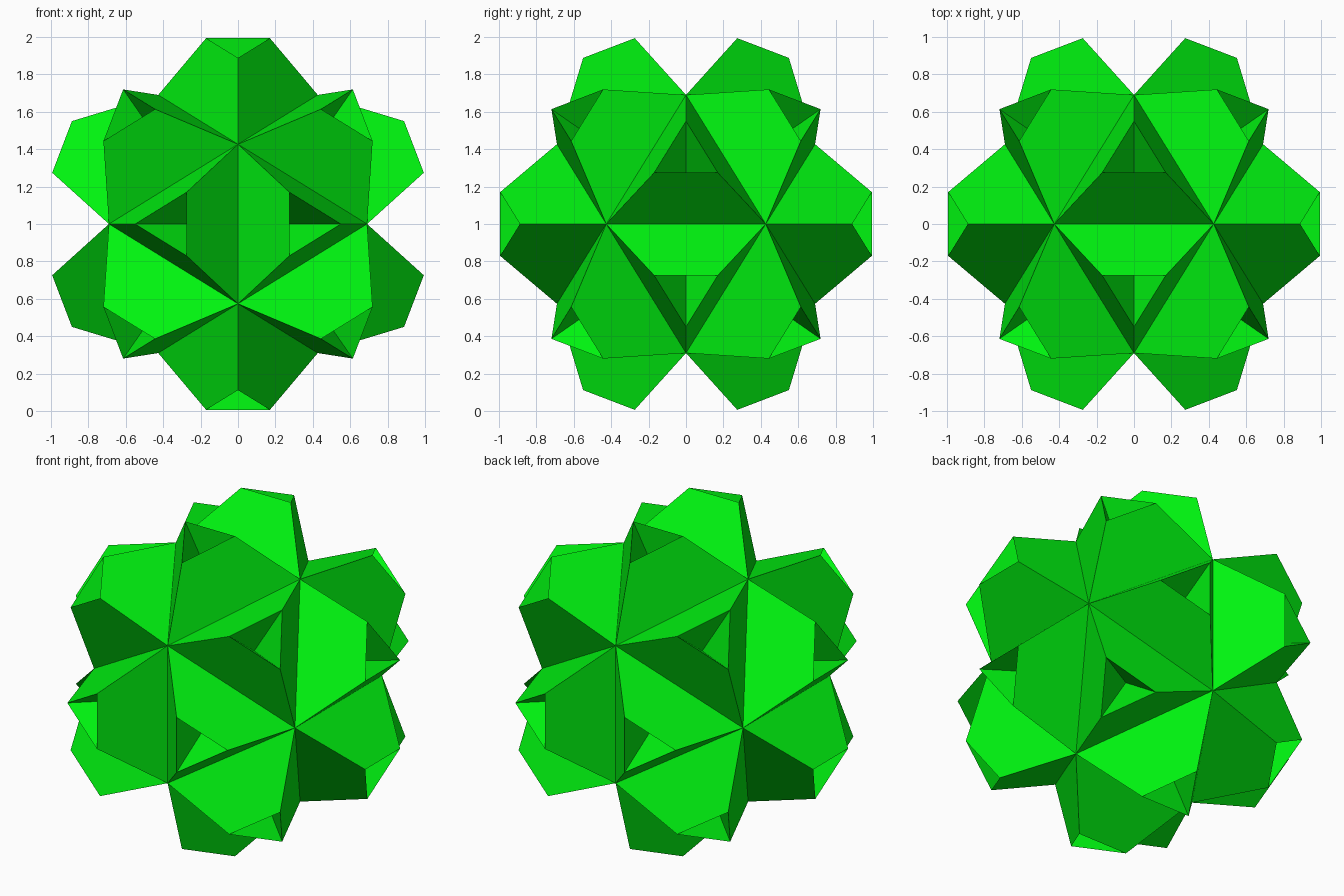
import bpy, bmesh
from mathutils import Vector

if "Cube" in bpy.data.objects:
    bpy.data.objects.remove(bpy.data.objects["Cube"])

# Proportions: core icosahedron, point of each spike, truncation and pit depth
PHI = (1 + 5 ** 0.5) / 2
SHORT = 0.4265
LONG = SHORT * PHI
SPIKE_RADIUS = 1.28
CUT = 0.6
CENTRE = Vector((0, 0, 1))

# Twelve core corners: cyclic permutations of (0, long, short)
corners = []
for a in (-LONG, LONG):
    for b in (-SHORT, SHORT):
        corners += [Vector((0, a, b)), Vector((a, b, 0)), Vector((b, 0, a))]

# Triangular core faces, from one convex hull
core = bmesh.new()
for c in corners:
    core.verts.new(c)
bmesh.ops.convex_hull(core, input=core.verts[:])
core.normal_update()
triangles = []
for f in core.faces:
    tri = [v.co.copy() for v in f.verts]
    if (tri[1] - tri[0]).cross(tri[2] - tri[0]).dot(tri[0]) < 0:
        tri.reverse()
    triangles.append(tri)
core.free()

# Each face carries a truncated pyramid with a pit sunk to the core face
bm = bmesh.new()
for tri in triangles:
    middle = sum(tri, Vector()) / 3
    tip = middle.normalized() * SPIKE_RADIUS
    base = [bm.verts.new(p + CENTRE) for p in tri]
    rim = [bm.verts.new(p.lerp(tip, CUT) + CENTRE) for p in tri]
    pit = bm.verts.new(middle + CENTRE)
    for i in range(3):
        j = (i + 1) % 3
        bm.faces.new((base[i], base[j], rim[j], rim[i]))
        bm.faces.new((rim[i], rim[j], pit))
bmesh.ops.remove_doubles(bm, verts=bm.verts[:], dist=0.0001)

mesh = bpy.data.meshes.new("faceted_star_ball")
bm.to_mesh(mesh)
bm.free()
ball = bpy.data.objects.new("faceted_star_ball", mesh)
bpy.context.collection.objects.link(ball)

# Bright green
green = bpy.data.materials.new("green")
green.diffuse_color = (0.0, 0.9, 0.005, 1)
green.use_nodes = True
green.node_tree.nodes["Principled BSDF"].inputs["Base Color"].default_value = green.diffuse_color
mesh.materials.append(green)
